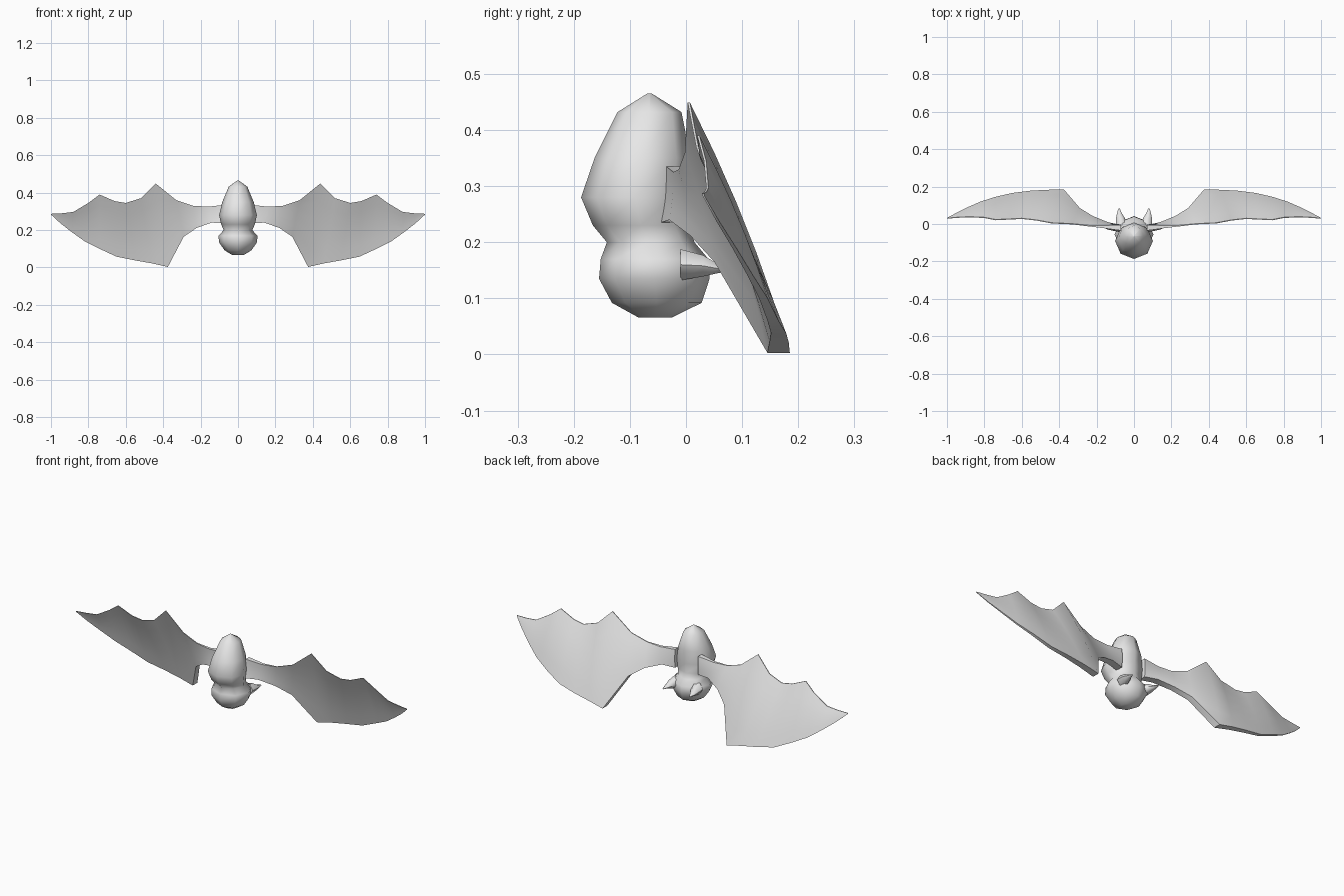
import bpy, bmesh, math
from mathutils import Vector

grey = bpy.data.materials.new("plain_grey")
grey.diffuse_color = (0.8, 0.8, 0.8, 1)


def finish(name, bm, angle=60):
    bmesh.ops.remove_doubles(bm, verts=bm.verts, dist=0.0005)
    bmesh.ops.recalc_face_normals(bm, faces=bm.faces)
    me = bpy.data.meshes.new(name)
    bm.to_mesh(me)
    bm.free()
    me.materials.append(grey)
    ob = bpy.data.objects.new(name, me)
    bpy.context.collection.objects.link(ob)
    bpy.ops.object.select_all(action='DESELECT')
    ob.select_set(True)
    bpy.context.view_layer.objects.active = ob
    bpy.ops.object.shade_smooth_by_angle(angle=math.radians(angle))
    return ob


def loft(bm, rings):
    """Skin closed rings of points and cap both ends."""
    vs = [[bm.verts.new(p) for p in r] for r in rings]
    n = len(vs[0])
    for a, b in zip(vs, vs[1:]):
        for i in range(n):
            j = (i + 1) % n
            bm.faces.new((a[i], a[j], b[j], b[i]))
    bm.faces.new(vs[0])
    bm.faces.new(vs[-1])


# Body and head: eight-sided rings (z, half width, front y, back y)
profile = [(0.066, 0.03, -0.085, -0.025), (0.092, 0.072, -0.132, 0.028),
           (0.135, 0.102, -0.155, 0.042), (0.17, 0.104, -0.152, 0.04),
           (0.20, 0.076, -0.141, 0.015), (0.23, 0.09, -0.166, 0.005),
           (0.28, 0.101, -0.187, 0.005), (0.35, 0.084, -0.163, 0.008),
           (0.432, 0.05, -0.122, -0.008), (0.465, 0.004, -0.069, -0.061)]
rings = []
for z, w, f, b in profile:
    c, r = (f + b) / 2, (b - f) / 2
    rings.append([(w * math.cos(k * math.pi / 4), c + r * math.sin(k * math.pi / 4), z)
                  for k in range(8)])
bm = bmesh.new()
loft(bm, rings)
finish("body_and_head", bm, 80)

# Wing ribs: top edge point, bottom edge point, top and bottom thickness
ribs = [((0.07, -0.02, 0.335), (0.07, -0.025, 0.235), 0.03, 0.04),
        ((0.16, -0.015, 0.325), (0.14, -0.01, 0.24), 0.015, 0.04),
        ((0.24, -0.01, 0.33), (0.22, 0.025, 0.212), 0.006, 0.035),
        ((0.33, 0.0, 0.36), (0.29, 0.068, 0.165), 0.004, 0.035),
        ((0.44, 0.005, 0.449), (0.375, 0.165, 0.003), 0.004, 0.04),
        ((0.52, 0.02, 0.37), (0.46, 0.166, 0.022), 0.004, 0.034),
        ((0.60, 0.029, 0.345), (0.55, 0.165, 0.038), 0.004, 0.027),
        ((0.66, 0.026, 0.355), (0.65, 0.156, 0.058), 0.004, 0.02),
        ((0.74, 0.022, 0.39), (0.74, 0.138, 0.10), 0.004, 0.015),
        ((0.80, 0.034, 0.345), (0.82, 0.115, 0.14), 0.004, 0.01),
        ((0.88, 0.038, 0.297), (0.89, 0.086, 0.19), 0.004, 0.007),
        ((0.94, 0.035, 0.29), (0.95, 0.057, 0.237), 0.004, 0.005),
        ((1.0, 0.03, 0.287), (1.0, 0.031, 0.283), 0.003, 0.003)]
steps = [0, 0.2, 0.4, 0.6, 0.8, 1]

for side, s in (("right", 1), ("left", -1)):
    rings = []
    for top, bot, t0, t1 in ribs:
        t, b = Vector(top), Vector(bot)
        front, back = [], []
        for u in steps:
            p = t.lerp(b, u)
            p.y += 0.11 * u * (1 - u) * (t.z - b.z)   # gentle backward bulge
            h = (t0 + (t1 - t0) * u) / 2
            front.append((s * p.x, p.y - h, p.z))
            back.append((s * p.x, p.y + h, p.z))
        rings.append(front + back[::-1])
    bm = bmesh.new()
    loft(bm, rings)
    finish(side + "_wing", bm, 50)

    # Ear: tapering horn pointing backwards (centre x, y, z, half width, half height)
    sections = [(0.062, -0.01, 0.16, 0.034, 0.032), (0.072, 0.03, 0.158, 0.024, 0.022),
                (0.078, 0.058, 0.153, 0.013, 0.009), (0.08, 0.084, 0.151, 0.003, 0.002)]
    bm = bmesh.new()
    loft(bm, [[(s * (x + w * math.cos(k * math.pi / 3)), y, z + h * math.sin(k * math.pi / 3))
               for k in range(6)] for x, y, z, w, h in sections])
    finish(side + "_ear", bm)
